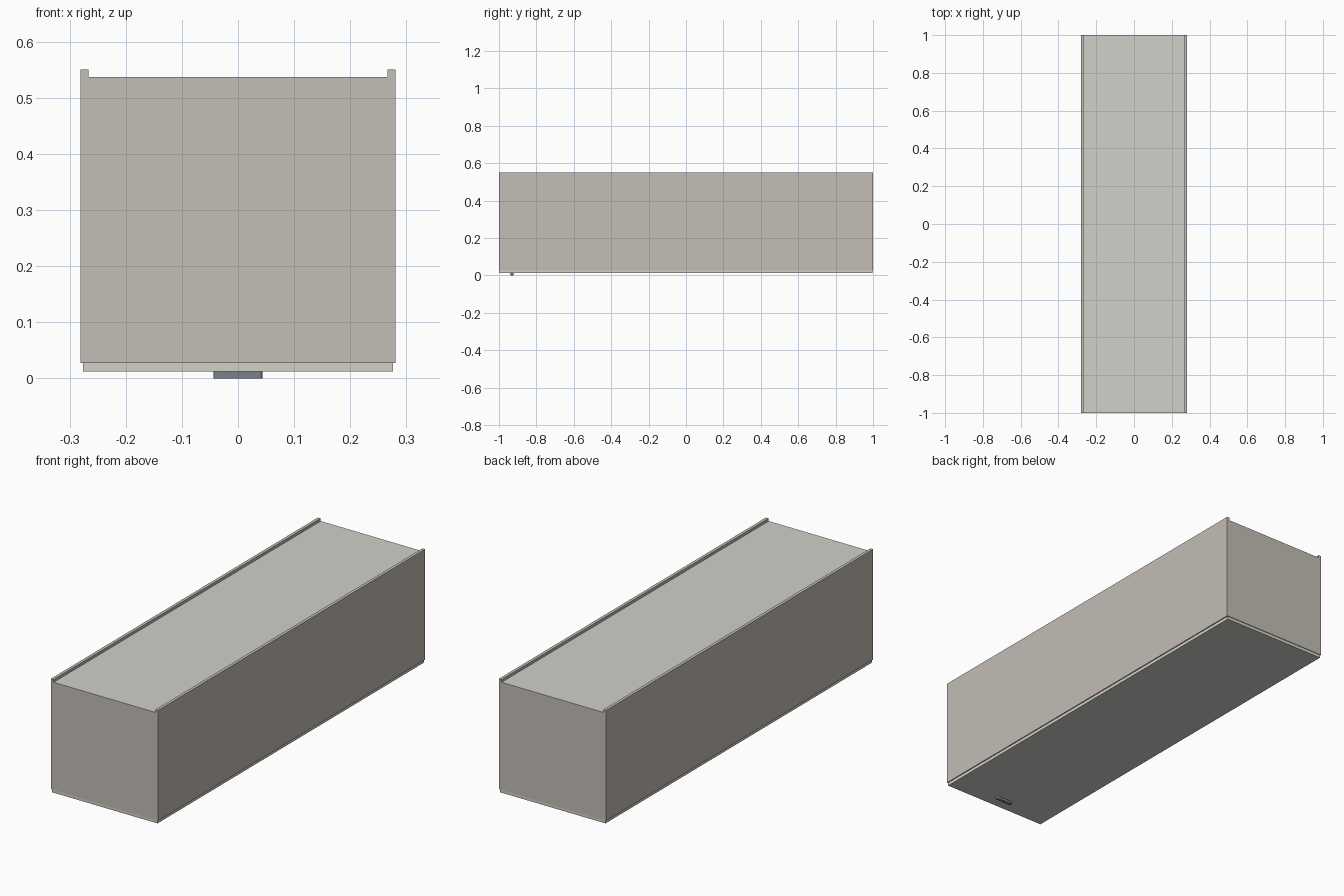
import bpy

if "Cube" in bpy.data.objects:
    bpy.data.objects.remove(bpy.data.objects["Cube"])


def material(name, rgb):
    m = bpy.data.materials.new(name)
    m.diffuse_color = (*rgb, 1)
    m.use_nodes = True
    m.node_tree.nodes["Principled BSDF"].inputs["Base Color"].default_value = m.diffuse_color
    return m


BEIGE = material("warm_grey", (0.55, 0.51, 0.46))
PALE = material("pale_grey", (0.64, 0.64, 0.59))
DARK = material("dark_grey", (0.2, 0.22, 0.24))


def box(name, x, y, z, mat):
    """Box from (min, max) ranges on each axis."""
    r = (x, y, z)
    bpy.ops.mesh.primitive_cube_add(size=1, location=[(a + b) / 2 for a, b in r])
    ob = bpy.context.object
    ob.name = name
    ob.scale = [b - a for a, b in r]
    bpy.ops.object.transform_apply(location=False, rotation=False, scale=True)
    ob.data.materials.append(mat)
    return ob


W, T = 0.281, 0.0145          # half width, wall thickness
Z0, Z1, Z2 = 0.027, 0.537, 0.55
I = W - T

# long side walls, rising above the top panel as rails
for side, x in (("left", (-W, -I)), ("right", (I, W))):
    box(side + "_wall", x, (-1, 1), (Z0, Z2), BEIGE)

# end walls
for end, y in (("front", (-1, -1 + T)), ("back", (1 - T, 1))):
    box(end + "_wall", (-I, I), y, (Z0, Z1 - 0.001), BEIGE)

# top panel sunk between the rails
box("top_panel", (-I, I), (-1, 1), (Z1 - 0.001, Z1), PALE)

# slightly inset bottom panel
box("bottom_panel", (-0.276, 0.276), (-0.997, 0.997), (0.012, Z0), PALE)

# small pull bar with rounded ends under the front
pull = box("pull_bar", (-0.044, 0.044), (-0.937, -0.923), (0, 0.012), DARK)
bev = pull.modifiers.new("round_ends", 'BEVEL')
bev.width = 0.0068
bev.segments = 4
bev.limit_method = 'WEIGHT'
weights = pull.data.attributes.new("bevel_weight_edge", 'FLOAT', 'EDGE')
for e in pull.data.edges:
    a, b = (pull.data.vertices[i].co for i in e.vertices)
    weights.data[e.index].value = 1.0 if abs(a.z - b.z) > 0.005 else 0.0
